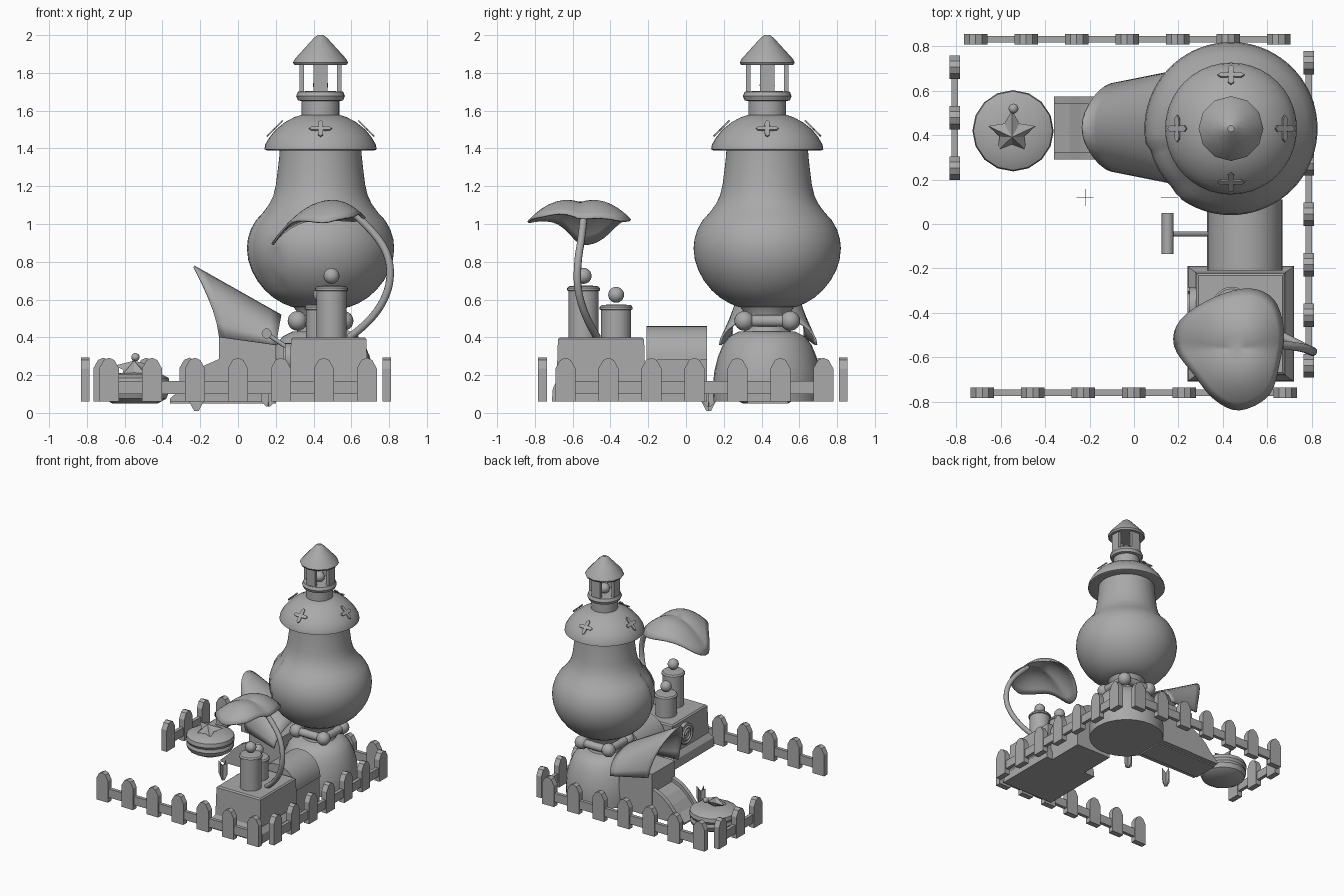
import bpy, bmesh, math
from mathutils import Vector, Matrix

if "Cube" in bpy.data.objects:
    bpy.data.objects.remove(bpy.data.objects["Cube"])

grey = bpy.data.materials.new("stone_grey")
grey.diffuse_color = (0.4, 0.4, 0.4, 1)
grey.use_nodes = True
grey.node_tree.nodes["Principled BSDF"].inputs["Base Color"].default_value = grey.diffuse_color
TX, TY = 0.437, 0.43          # tower axis


def finish(name, bm, smooth=35):
    bmesh.ops.recalc_face_normals(bm, faces=bm.faces)
    me = bpy.data.meshes.new(name)
    bm.to_mesh(me)
    bm.free()
    me.materials.append(grey)
    ob = bpy.data.objects.new(name, me)
    bpy.context.collection.objects.link(ob)
    if smooth:
        bpy.ops.object.select_all(action='DESELECT')
        ob.select_set(True)
        bpy.context.view_layer.objects.active = ob
        bpy.ops.object.shade_smooth_by_angle(angle=math.radians(smooth))
    return ob


def loft(bm, rings, cap=True):
    vs = [[bm.verts.new(p) for p in r] for r in rings]
    n = len(vs[0])
    for a, b in zip(vs, vs[1:]):
        for i in range(n):
            bm.faces.new((a[i], a[(i + 1) % n], b[(i + 1) % n], b[i]))
    if cap:
        bm.faces.new(vs[0])
        bm.faces.new(vs[-1])


def lathe(name, prof, x, y, n=32, dent=None, smooth=35):
    bm = bmesh.new()
    rings = []
    for r, z in prof:
        ring = []
        for i in range(n):
            a = 2 * math.pi * i / n
            q = r - (dent(a, z) if dent else 0)
            ring.append((x + q * math.cos(a), y + q * math.sin(a), z))
        rings.append(ring)
    loft(bm, rings)
    return finish(name, bm, smooth)


def ball(name, p, r):
    bm = bmesh.new()
    bmesh.ops.create_uvsphere(bm, u_segments=20, v_segments=12, radius=r,
                              matrix=Matrix.Translation(p))
    return finish(name, bm, 60)


def box(name, lo, hi):
    bm = bmesh.new()
    c = [(a + b) / 2 for a, b in zip(lo, hi)]
    s = [b - a for a, b in zip(lo, hi)]
    bmesh.ops.create_cube(bm, size=1, matrix=Matrix.Translation(c) @ Matrix.Diagonal((*s, 1)))
    return finish(name, bm, 0)


def extrude(name, pts, a, b, place, smooth=0):
    """Extrude a 2D outline from depth a to b; place maps (u, v, depth) to a point."""
    bm = bmesh.new()
    loft(bm, [[place(u, v, d) for u, v in pts] for d in (a, b)])
    return finish(name, bm, smooth)


def tube(name, pts, r, spline='POLY'):
    cu = bpy.data.curves.new(name, 'CURVE')
    cu.dimensions = '3D'
    cu.bevel_depth, cu.bevel_resolution, cu.use_fill_caps = r, 3, True
    sp = cu.splines.new(spline)
    sp.points.add(len(pts) - 1)
    for q, p in zip(sp.points, pts):
        q.co = (*p, 1)
    if spline == 'NURBS':
        sp.use_endpoint_u, sp.order_u = True, 3
    cu.materials.append(grey)
    ob = bpy.data.objects.new(name, cu)
    bpy.context.collection.objects.link(ob)
    return ob


# Fence: pointed pickets with a thin rail on each side
picket = [(-.053, .06), (.053, .06), (.053, .235), (.028, .28), (0, .292), (-.028, .28), (-.053, .235)]


def fence(side, fixed, first, count, along_x):
    step = .2275
    for i in range(count):
        c = first + step * i
        f = (lambda u, v, d: (c + u, fixed + d, v)) if along_x else (lambda u, v, d: (fixed + d, c + u, v))
        extrude(f"{side}_picket_{i}", picket, -.023, .023, f)
    a, b = first - .04, first + step * (count - 1) + .04
    if along_x:
        box(side + "_rail", (a, fixed - .014, .1), (b, fixed + .014, .17))
    else:
        box(side + "_rail", (fixed - .014, a, .1), (fixed + .014, b, .17))


fence("front", -.76, -.683, 7, True)
fence("back", .832, -.713, 7, True)
fence("right", .787, -.638, 7, False)
fence("left", -.808, .252, 3, False)

# Tower base, neck and knobbed ring
lathe("base_dome", [(.285, .06), (.288, .14), (.28, .22), (.26, .3), (.235, .36), (.2, .405), (.15, .43), (.05, .435)], TX, TY)
lathe("neck", [(.13, .42), (.11, .47), (.12, .53), (.15, .57)], TX, TY)
corners = [(TX + sx * .122, TY + sy * .122, .487) for sx, sy in ((1, 1), (-1, 1), (-1, -1), (1, -1))]
for i, p in enumerate(corners):
    ball(f"ring_knob_{i}", p, .052)
    tube(f"ring_bar_{i}", [p, corners[(i + 1) % 4]], .032)


# Gourd body with a shallow wavy-edged dent on one side
def dent(a, z):
    d = math.degrees(a)
    edge = 232 + 5 * math.sin(z * 32)
    return .014 if .66 < z < 1.1 and 192 < d < edge else 0


gourd = [(.08, .555), (.15, .56), (.2, .58), (.25, .61), (.295, .65), (.335, .7), (.365, .755), (.383, .81),
         (.39, .87), (.385, .92), (.37, .97), (.342, 1.02), (.305, 1.06), (.272, 1.105), (.25, 1.15), (.236, 1.21),
         (.226, 1.29), (.218, 1.36), (.216, 1.4)]
lathe("gourd_body", gourd, TX, TY, 72, dent)

# Mushroom-like cap with four flower plates
cap = [(.2, 1.4), (.285, 1.39), (.297, 1.395), (.293, 1.42), (.27, 1.46), (.237, 1.5), (.19, 1.538), (.14, 1.565), (.1, 1.578)]
lathe("cap", cap, TX, TY, 40)
for k in range(4):
    rot = Matrix.Translation((TX, TY, 0)) @ Matrix.Rotation(k * math.pi / 2, 4, 'Z')
    tilt = rot @ Matrix.Translation((.239, 0, 1.503)) @ Matrix.Rotation(math.radians(45), 4, 'Y')
    flower = []
    for i in range(24):
        a = i * math.pi / 12
        r = .038 + .022 * math.cos(4 * a)
        flower.append((r * math.cos(a), r * math.sin(a)))
    extrude(f"cap_flower_{k}", flower, 0, .008, lambda u, v, d: tilt @ Vector((u, v, d)))

# Lantern on top
lathe("lantern_foot", [(.1, 1.57), (.1, 1.67)], TX, TY, 24)
lathe("lantern_ring", [(.1, 1.65), (.12, 1.655), (.129, 1.677), (.12, 1.7), (.08, 1.703)], TX, TY, 24)
ball("lantern_ball", (TX, TY, 1.735), .04)
for k in range(4):
    c, s = round(math.cos(k * math.pi / 2)), round(math.sin(k * math.pi / 2))
    x, y = TX + .1 * c, TY + .1 * s
    hx, hy = (.012, .038) if c else (.038, .012)
    box(f"lantern_post_{k}", (x - hx, y - hy, 1.69), (x + hx, y + hy, 1.85))
lathe("lantern_roof", [(.1, 1.842), (.138, 1.842), (.146, 1.855), (.135, 1.875), (.085, 1.93), (.035, 1.985), (.015, 2.0)], TX, TY, 12)

# Slide: rails, sunken chute and the block behind it
slope = [(-.36, .06), (-.36, .075), (-.29, .14), (-.24, .2), (-.18, .25), (-.1, .285), (.2, .3), (.2, .06)]
side = lambda u, v, d: (u, d, v)
extrude("slide_rail_near", slope, .29, .325, side)
extrude("slide_rail_far", slope, .54, .575, side)
extrude("slide_chute", [(u, max(.06, v - .03)) if v > .06 else (u, .05) for u, v in slope], .325, .54, side)
box("slide_block", (-.1, .285, .06), (.2, .58, .41))

# Arched hood over the slide
bm = bmesh.new()
rows = []
for i in range(9):
    t = i / 8
    row = []
    for j in range(17):
        a = math.pi * j / 16
        s, c = math.sin(a), math.cos(a)
        x = (-.1 - .13 * s ** 1.4) * (1 - t) + (.2 + .03 * s) * t
        lo, hi = .4 - .04 * t, .78 - .26 * t
        half = .2 + .06 * t
        row.append(bm.verts.new((x, .435 + half * c, lo + (hi - lo) * s)))
    rows.append(row)
for p, q in zip(rows, rows[1:]):
    for j in range(16):
        bm.faces.new((p[j], p[j + 1], q[j + 1], q[j]))
hood = finish("slide_hood", bm)
hood.modifiers.new("thickness", 'SOLIDIFY').thickness = .012

# Cushion with a tilted star
lathe("cushion", [(.12, .05), (.165, .075), (.18, .11), (.172, .135), (.183, .155), (.178, .185), (.14, .205), (.06, .213)], -.545, .42, 16)
bm = bmesh.new()
m = Matrix.Translation((-.55, .41, .235)) @ Matrix.Rotation(math.radians(25), 4, 'X')
rim = [bm.verts.new(m @ Vector((r * math.sin(i * math.pi / 5), r * math.cos(i * math.pi / 5), 0)))
       for i, r in enumerate([.112, .058] * 5)]
for h in (.045, -.03):
    tip = bm.verts.new(m @ Vector((0, 0, h)))
    for i in range(10):
        bm.faces.new((rim[i], rim[(i + 1) % 10], tip))
finish("star", bm, 0)
ball("star_knob", (-.543, .52, .295), .022)

# Planter box with narrowing top
bm = bmesh.new()
loft(bm, [[(.48 + sx * w, -.45 + sy * d, z) for sx, sy in ((1, 1), (-1, 1), (-1, -1), (1, -1))]
          for w, d, z in ((.24, .26, .06), (.235, .255, .13), (.205, .235, .17), (.2, .228, .39), (.19, .218, .4))])
finish("planter", bm, 0)

# Barrel-topped passage to the tower
arch = [(.34, .06), (.66, .06), (.66, .28)] + [(.5 + .17 * math.cos(a * math.pi / 16), .28 + .18 * math.sin(a * math.pi / 16)) for a in range(17)] + [(.34, .28)]
extrude("passage", arch, -.21, .11, side, 30)

# Crank handle and the round spiral plate
tube("crank_rod", [(.15, -.045, .42), (.36, -.045, .28)], .012)
tube("crank_handle", [(.152, -.135, .42), (.152, .05, .42)], .027)
disc = [(.085 * math.cos(i * math.pi / 12), .085 * math.sin(i * math.pi / 12)) for i in range(24)]
extrude("round_plate", disc, .25, .29, lambda u, v, d: (d, -.37 + u, .285 + v), 30)
tube("plate_spiral", [(.25, -.37 + (.02 + .0016 * i) * math.cos(i * .36), .285 + (.02 + .0016 * i) * math.sin(i * .36))
                      for i in range(36)], .01)

# Two canisters with knobs
for name, x, y, top in (("tall", .495, -.542, .66), ("short", .44, -.37, .56)):
    lathe(name + "_canister", [(.08, .39), (.08, top - .015), (.087, top - .012), (.087, top), (.078, top + .01), (.03, top + .015)], x, y, 24)
    ball(name + "_canister_knob", (x, y, top + .065), .042)

# Curved stem and drooping leaf
tube("leaf_stem", [(.59, -.47, .4), (.70, -.52, .48), (.80, -.575, .64), (.81, -.575, .8), (.74, -.55, .94), (.62, -.54, 1.05)], .02, 'NURBS')
outline = [(.21, -.43), (.36, -.33), (.52, -.29), (.63, -.34), (.675, -.47), (.66, -.61),
           (.61, -.77), (.475, -.84), (.36, -.79), (.27, -.68), (.18, -.55)]
n = len(outline)
edge = []
for i in range(n):                       # smooth the outline
    p = [Vector(outline[(i + k) % n]) for k in (-1, 0, 1, 2)]
    for t in (0, .25, .5, .75):
        edge.append(.5 * (2 * p[1] + (p[2] - p[0]) * t + (2 * p[0] - 5 * p[1] + 4 * p[2] - p[3]) * t * t
                          + (3 * p[1] - p[0] - 3 * p[2] + p[3]) * t ** 3))


def leaf_z(x, y):
    v = abs(y + .56) / .28
    return 1.115 - (2.2 if x < .5 else 3) * (x - .5) ** 2 + .1 * v - .2 * v * v


bm = bmesh.new()
mid = Vector((.46, -.56))
loft(bm, [[(*q, leaf_z(*q)) for q in (mid + (e - mid) * s for e in edge)]
          for s in (1, .87, .74, .61, .48, .35, .22, .1)], cap=False)
bmesh.ops.holes_fill(bm, edges=[e for e in bm.edges if e.is_boundary and
                                (e.verts[0].co.xy - mid).length < .06])
leaf = finish("leaf", bm, 60)
leaf.modifiers.new("thickness", 'SOLIDIFY').thickness = .01

# Crossed grass blades
for name, x, y, lo in (("outer", -.22, .12, .01), ("inner", .16, .12, .035)):
    blade = [(-.012, lo), (.012, lo), (.038, .06), (.038, .16), (0, .13), (-.038, .16), (-.038, .06)]
    extrude(name + "_grass_a", blade, -.001, .001, lambda u, v, d: (x + u, y + d, v))
    extrude(name + "_grass_b", blade, -.001, .001, lambda u, v, d: (x + d, y + u, v))
